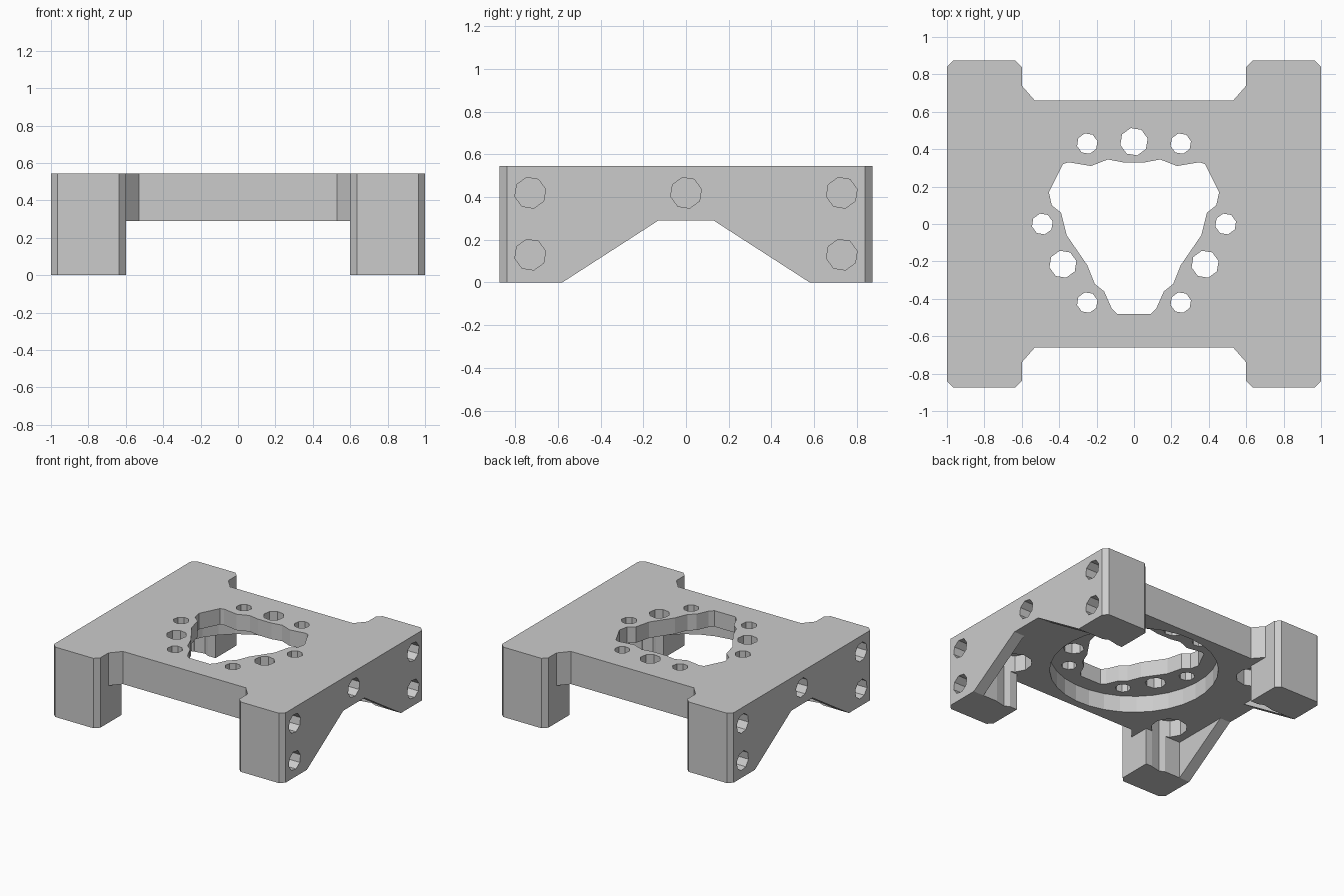
import bpy, bmesh, math
from mathutils import Vector

cube = bpy.data.objects.get("Cube")
if cube:
    bpy.data.objects.remove(cube, do_unlink=True)

grey = bpy.data.materials.new("plain grey")
grey.use_nodes = True
grey.diffuse_color = (0.6, 0.6, 0.6, 1)
grey.node_tree.nodes["Principled BSDF"].inputs["Base Color"].default_value = (0.6, 0.6, 0.6, 1)


def prism(name, points, start, end, axis="z"):
    """Extrude a 2D outline along z (points are x, y) or x (points are y, z)."""
    place = (lambda a, b, t: (a, b, t)) if axis == "z" else (lambda a, b, t: (t, a, b))
    bm = bmesh.new()
    face = bm.faces.new([bm.verts.new(place(a, b, start)) for a, b in points])
    new = bmesh.ops.extrude_face_region(bm, geom=[face])["geom"]
    shift = Vector(place(0, 0, end - start))
    bmesh.ops.translate(bm, vec=shift, verts=[v for v in new if isinstance(v, bmesh.types.BMVert)])
    bmesh.ops.recalc_face_normals(bm, faces=bm.faces)
    mesh = bpy.data.meshes.new(name)
    bm.to_mesh(mesh)
    bm.free()
    obj = bpy.data.objects.new(name, mesh)
    bpy.context.collection.objects.link(obj)
    return obj


def ring(a, b, radius, sides=8):
    turn = 2 * math.pi / sides
    return [(a + radius * math.cos(turn * (i + 0.3)), b + radius * math.sin(turn * (i + 0.3)))
            for i in range(sides)]


def rect(a, b):
    return [(-a, -b), (a, -b), (a, b), (-a, b)]


def mirrored(half):
    return half + [(-a, b) for a, b in reversed(half)]


def cut(points, start, end, axis="z"):
    cutter = prism("cutter", points, start, end, axis)
    cutter.hide_render = True
    mod = body.modifiers.new("cut", "BOOLEAN")
    mod.operation, mod.solver, mod.object = "DIFFERENCE", "EXACT", cutter
    bpy.context.view_layer.objects.active = body
    bpy.ops.object.modifier_apply(modifier=mod.name)
    bpy.data.objects.remove(cutter, do_unlink=True)


# Body: H-shaped outline with chamfered corners
quarter = [(0.53, 0.66), (0.6, 0.74), (0.6, 0.84), (0.635, 0.875), (0.965, 0.875), (1, 0.84)]
right_side = [(x, -y) for x, y in quarter] + quarter[::-1]
body = prism("mounting_bracket", mirrored(right_side), 0, 0.545)
body.data.materials.append(grey)

# Underside: open channel, thin side walls and their sloped arches
cut(rect(0.6, 1), -0.2, 0.29)
cut(rect(0.91, 0.58), -0.2, 0.29)
cut([(-0.89, -0.2), (0.89, -0.2), (0.13, 0.29), (-0.13, 0.29)], -1.2, 1.2, "x")

# Round recess and the access bores beside the legs
cut(ring(0, 0, 0.6, 32), -0.2, 0.42)
for sx in (-1, 1):
    for sy in (-1, 1):
        cut(ring(sx * 0.72, sy * 0.47, 0.13, 10), -0.2, 0.42)

# Lobed central opening
opening = [(0.09, -0.48), (0.12, -0.45), (0.16, -0.36), (0.21, -0.32), (0.25, -0.22),
           (0.36, -0.06), (0.39, 0.06), (0.44, 0.1), (0.455, 0.17), (0.38, 0.32),
           (0.35, 0.33), (0.23, 0.31), (0.14, 0.345), (0.06, 0.33)]
cut(mirrored(opening), 0.2, 0.8)

# Bolt holes through the top plate
for x, y, radius in [(0, 0.44, 0.075), (0.25, 0.43, 0.056), (0.49, 0, 0.057),
                     (0.38, -0.215, 0.074), (0.25, -0.42, 0.056)]:
    for side in ((1, -1) if x else (1,)):
        cut(ring(side * x, y, radius), 0.2, 0.8)

# Blind bolt holes in the two outer sides
for side in (-1, 1):
    for y, z in [(0, 0.42), (0.73, 0.42), (-0.73, 0.42), (0.73, 0.13), (-0.73, 0.13)]:
        cut(ring(y, z, 0.074), side * 0.7, side * 1.2, "x")

for poly in body.data.polygons:
    poly.material_index = 0
    poly.use_smooth = False
